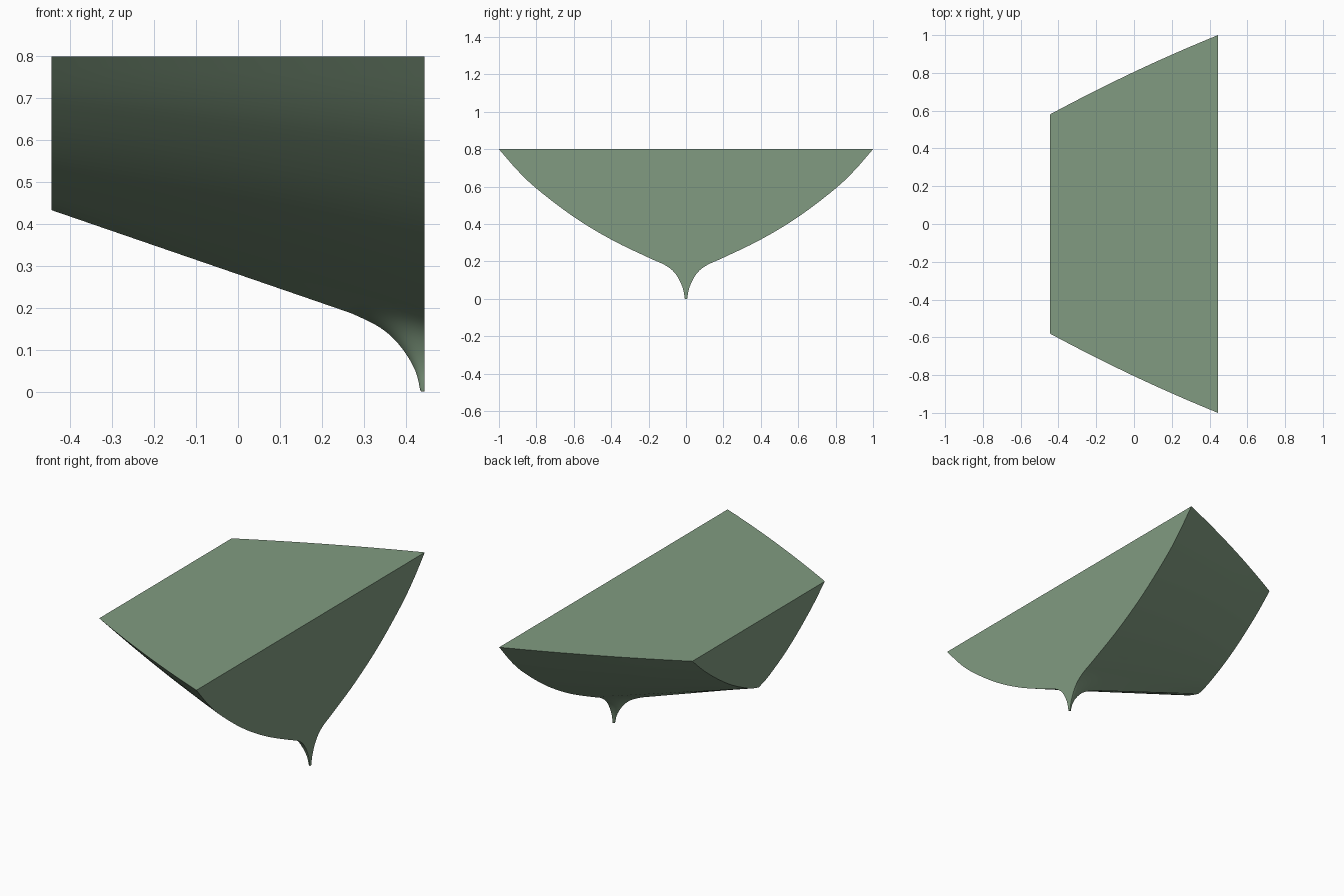
import bpy, bmesh, math

if "Cube" in bpy.data.objects:
    bpy.data.objects.remove(bpy.data.objects["Cube"])

HALF = 0.445          # half length along x
NX, NT = 64, 48       # stations along x, points across each half

def curve(pts, v):
    """Smooth cubic interpolation through (v, value) points."""
    v = min(max(v, pts[0][0]), pts[-1][0])
    n = len(pts)
    def slope(i):
        a, b = pts[max(i - 1, 0)], pts[min(i + 1, n - 1)]
        return (b[1] - a[1]) / (b[0] - a[0])
    i = max(k for k in range(n - 1) if pts[k][0] <= v)
    (x0, y0), (x1, y1) = pts[i], pts[i + 1]
    h = x1 - x0
    s = (v - x0) / h
    return (y0 * (1 + 2 * s) * (1 - s) ** 2 + slope(i) * h * s * (1 - s) ** 2
            + y1 * s * s * (3 - 2 * s) + slope(i + 1) * h * s * s * (s - 1))

# End sections: (fraction of half width, height)
wide_end = [(0, .127), (.1, .176), (.2, .220), (.4, .317), (.6, .438),
            (.8, .59), (.9, .685), (1, .8)]
narrow_end = [(0, .433), (.1, .450), (.2, .475), (.4, .535), (.6, .61),
              (.8, .697), (.9, .747), (1, .8)]
# Drop below the hull near the spike: (distance from spike axis, drop)
spike = [(.006, .135), (.011, .100), (.02, .072), (.035, .045),
         (.055, .022), (.08, .008), (.12, 0)]

def hull_point(u, t):
    """u: 0 at wide end, 1 at narrow end; t: -1..1 across."""
    a = abs(t)
    x = HALF - 2 * HALF * u
    y = t * (1 - .42 * u + .06 * u * (1 - u))
    z = (1 - u) * curve(wide_end, a) + u * curve(narrow_end, a)
    r = math.hypot((HALF - x) / 1.45, y)
    return x, y, max(z - curve(spike, r), 0)

# Hull block, with stations packed closer near the spike
bm = bmesh.new()
across = [math.copysign((abs(j) / NT) ** 2, j) for j in range(-NT, NT + 1)]
rows = [[bm.verts.new(hull_point((i / NX) ** 2, t)) for t in across]
        for i in range(NX + 1)]
for a, b in zip(rows, rows[1:]):
    for j in range(2 * NT):
        bm.faces.new((a[j], a[j + 1], b[j + 1], b[j]))

# Flat ends and flat top
bm.faces.new(rows[0])
bm.faces.new(rows[-1])
for a, b in zip(rows, rows[1:]):
    bm.faces.new((a[0], b[0], b[-1], a[-1]))
bmesh.ops.recalc_face_normals(bm, faces=bm.faces)

mesh = bpy.data.meshes.new("hull_block")
bm.to_mesh(mesh)
bm.free()
hull = bpy.data.objects.new("hull_block", mesh)
bpy.context.collection.objects.link(hull)
bpy.context.view_layer.objects.active = hull
hull.select_set(True)
bpy.ops.object.shade_smooth_by_angle(angle=math.radians(30))

mat = bpy.data.materials.new("sage_green")
mat.diffuse_color = (.22, .33, .22, 1)
mat.use_nodes = True
mat.node_tree.nodes["Principled BSDF"].inputs["Base Color"].default_value = mat.diffuse_color
mesh.materials.append(mat)
